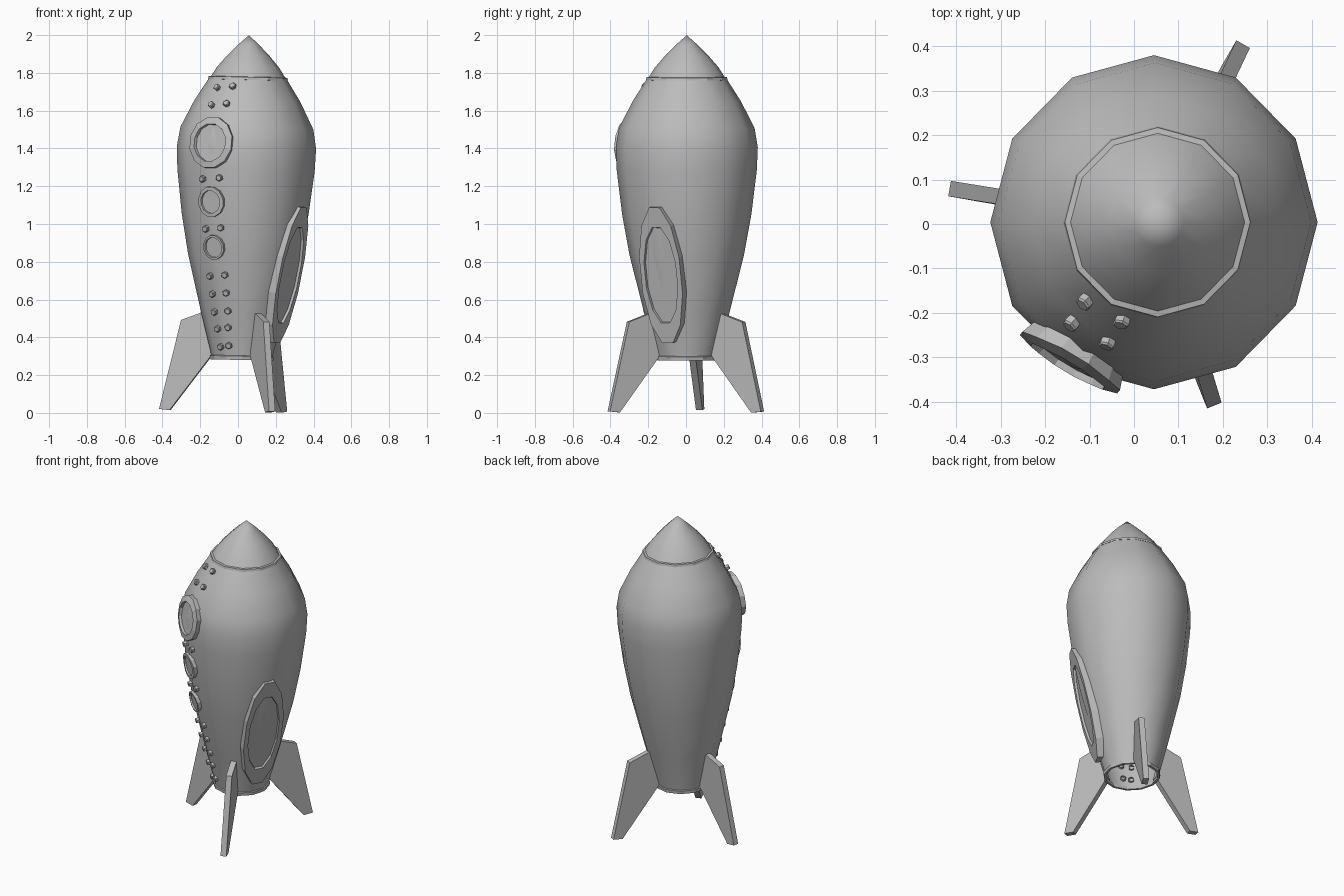
import bpy, bmesh, math
from mathutils import Matrix, Vector

if "Cube" in bpy.data.objects:
    bpy.data.objects.remove(bpy.data.objects["Cube"])

# One grey for the whole rocket
grey = bpy.data.materials.new("plain grey")
grey.use_nodes = True
grey.diffuse_color = (0.5, 0.5, 0.5, 1)
grey.node_tree.nodes["Principled BSDF"].inputs["Base Color"].default_value = (0.5, 0.5, 0.5, 1)

SIDES = 12
# The rocket leans very slightly towards +x
LEAN = Matrix.Translation((0.014, 0.004, 0)) @ Matrix.Rotation(0.022, 4, 'Y')

# Hull profile: (height, radius)
HULL = [(.285, .163), (.33, .172), (.53, .226), (.836, .303), (1.05, .342), (1.286, .371),
        (1.407, .376), (1.508, .359), (1.65, .287), (1.775, .207)]


def hull_radius(z):
    z = min(max(z, HULL[0][0]), HULL[-1][0])
    for (z0, r0), (z1, r1) in zip(HULL, HULL[1:]):
        if z <= z1:
            return r0 + (r1 - r0) * (z - z0) / (z1 - z0)


def finish(name, bm, smooth=None):
    bmesh.ops.recalc_face_normals(bm, faces=bm.faces)
    mesh = bpy.data.meshes.new(name)
    bm.to_mesh(mesh)
    bm.free()
    mesh.materials.append(grey)
    mesh.transform(LEAN)
    ob = bpy.data.objects.new(name, mesh)
    bpy.context.collection.objects.link(ob)
    if smooth:
        bpy.ops.object.select_all(action='DESELECT')
        ob.select_set(True)
        bpy.context.view_layer.objects.active = ob
        bpy.ops.object.shade_smooth_by_angle(angle=math.radians(smooth))
    return ob


def bridge(bm, a, b):
    n = len(a)
    for i in range(n):
        j = (i + 1) % n
        bm.faces.new((a[i], a[j], b[j], b[i]))


def lathe(name, profile, smooth=None, closed=False):
    """Spin a (z, r) profile; a zero radius becomes a single tip."""
    bm = bmesh.new()
    rings = []
    for z, r in profile:
        if r == 0:
            tip = bm.verts.new((0, 0, z))
            last = rings[-1]
            for i in range(SIDES):
                bm.faces.new((last[i], last[(i + 1) % SIDES], tip))
            continue
        ring = []
        for i in range(SIDES):
            a = 2 * math.pi * i / SIDES
            ring.append(bm.verts.new((r * .98 * math.cos(a), r * math.sin(a), z)))
        if rings:
            bridge(bm, rings[-1], ring)
        rings.append(ring)
    if closed:
        bridge(bm, rings[-1], rings[0])
    return finish(name, bm, smooth)


def frame(name, angle, u0, z0, loops, sides, slope=None, base=None):
    """Stack of ovals (half width, half height, offset) laid on the hull, last one capped.
    With slope and base given the part is flat instead of following the hull."""
    a = math.radians(angle)
    n = Vector((math.cos(a), math.sin(a), 0))
    t = Vector((-math.sin(a), math.cos(a), 0))
    up = Vector((0, 0, 1))
    flat = slope is not None
    if not flat:
        slope = (hull_radius(z0 + .03) - hull_radius(z0 - .03)) / .06
    stretch = math.sqrt(1 + slope * slope)
    bm = bmesh.new()
    previous = None
    for w, h, off in loops:
        ring = []
        for i in range(sides):
            p = 2 * math.pi * (i + .5) / sides
            u = u0 + w * math.cos(p)
            z = z0 + h * math.sin(p) / stretch
            if flat:
                r = base + slope * (z - z0)
            else:
                r = math.sqrt(hull_radius(z) ** 2 - u * u) * .985
            normal = (n + (u / max(r, .1)) * t * (not flat) - slope * up).normalized()
            ring.append(bm.verts.new(n * r + t * u + up * z + normal * off))
        if previous:
            bridge(bm, previous, ring)
        previous = ring
    bm.faces.new(previous)
    return finish(name, bm)


# Hull shell (open at the bottom), nose and trim rings
lathe("hull", HULL, smooth=60)
lathe("nose_cone", [(1.772, .205), (1.83, .168), (1.89, .116), (1.95, .056), (2.0, 0)], smooth=60)
lathe("nose_ring", [(1.762, .203), (1.764, .216), (1.778, .213), (1.78, .2)], closed=True)
lathe("base_ring", [(.28, .155), (.28, .17), (.3, .173), (.305, .163)], closed=True)

# Portholes: raised rims with recessed glass
FRONT = 239
for name, z, r, inner in (("large", 1.425, .138, .102), ("middle", 1.115, .082, .062),
                          ("small", .875, .066, .055)):
    rim = .024 if r > .1 else .018
    frame(name + "_porthole", FRONT, 0, z,
          [(r * .9, r, -.015), (r * .9, r, rim), (inner * .9, inner, rim),
           (inner * .88, inner * .98, .008)], 12)

# Paired rivets: (height, half spacing)
RIVETS = [(1.722, .046), (1.63, .045), (1.238, .052), (.974, .046), (.725, .046),
          (.63, .043), (.535, .042), (.447, .032), (.352, .025)]
for k, (z, half) in enumerate(RIVETS):
    for side in (-1, 1):
        frame(f"rivet_{k + 1}_{'right' if side < 0 else 'left'}", FRONT, half * side, z + .004 * side,
              [(.018, .018, -.015), (.018, .018, .011), (.014, .014, .015)], 6)

# Door: flat oval frame with a recessed panel
frame("door", -29, 0, .735,
      [(.125, .38, -.04), (.125, .38, .008), (.098, .268, .008), (.096, .264, -.006)],
      12, slope=.2, base=.275)

# Fins: flat plates, swept out to the ground
FIN = [(.155, .31), (.212, .53), (.335, .485), (.445, .012), (.388, .006)]
for name, angle, reach in (("right_fin", 170, .98), ("back_fin", 60, 1.04), ("front_fin", 292, 1.0)):
    a = math.radians(angle)
    n = Vector((math.cos(a), math.sin(a), 0))
    t = Vector((-math.sin(a), math.cos(a), 0))
    bm = bmesh.new()
    faces = []
    for s in (-.0175, .0175):
        faces.append([bm.verts.new(n * (r * reach if r > .25 else r) + t * s + Vector((0, 0, z)))
                      for r, z in FIN])
        bm.faces.new(faces[-1])
    bridge(bm, *faces)
    finish(name, bm)
